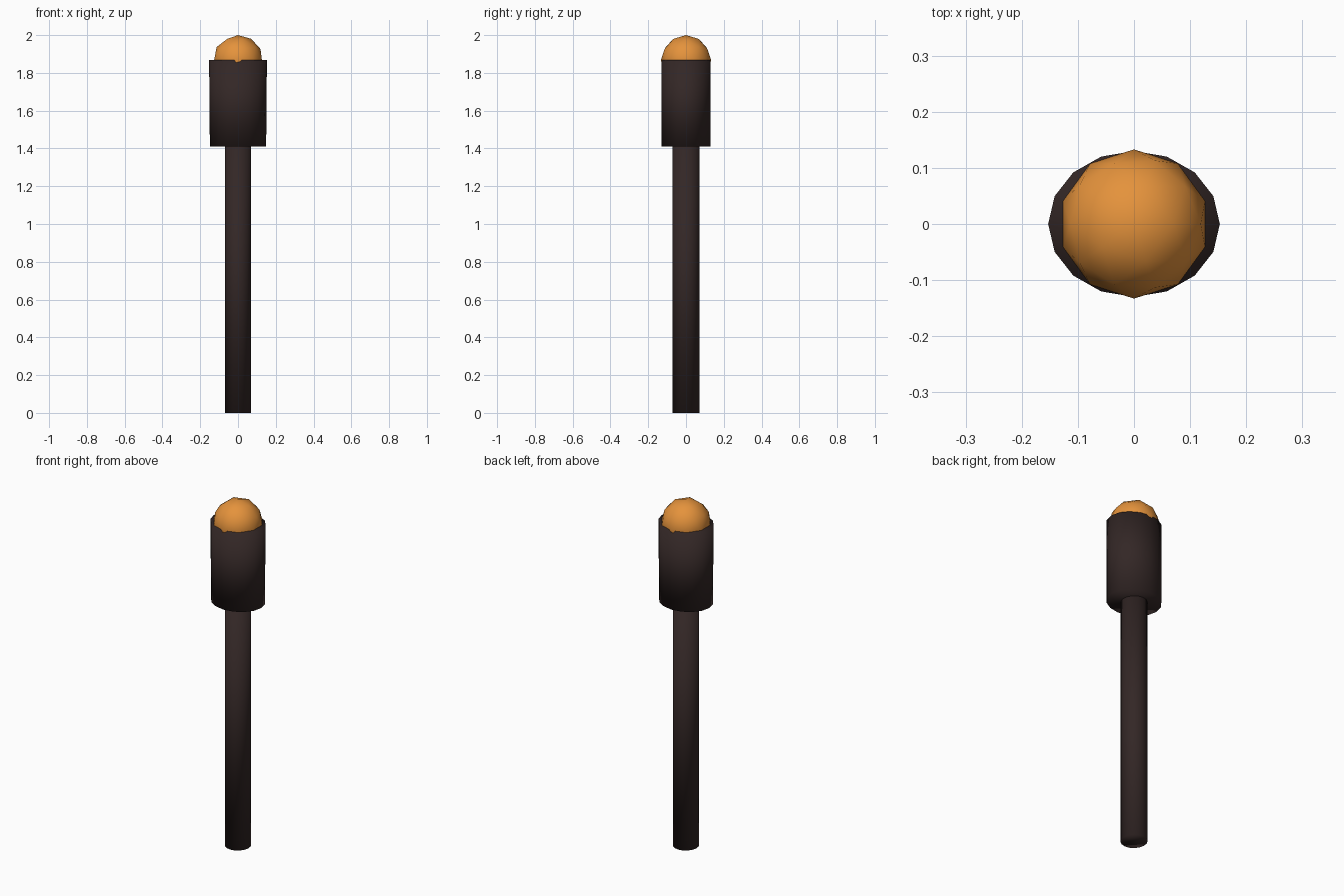
import bpy

cube = bpy.data.objects.get("Cube")
if cube:
    bpy.data.objects.remove(cube, do_unlink=True)


def make_material(name, rgb):
    mat = bpy.data.materials.new(name)
    mat.use_nodes = True
    mat.diffuse_color = (*rgb, 1)
    mat.node_tree.nodes["Principled BSDF"].inputs["Base Color"].default_value = (*rgb, 1)
    return mat


def finish(name, mat):
    """Name, colour and smooth the active object."""
    obj = bpy.context.object
    obj.name = obj.data.name = name
    obj.data.materials.append(mat)
    bpy.ops.object.transform_apply(location=False, rotation=False, scale=True)
    bpy.ops.object.shade_smooth()
    return obj


def tapered_post(name, mat, bottom, top, bottom_rx, top_rx, ry):
    """Oval post whose soft normals roll over the caps."""
    bpy.ops.mesh.primitive_cone_add(
        vertices=16, radius1=1, radius2=1, depth=top - bottom,
        location=(0, 0, (bottom + top) / 2))
    obj = finish(name, mat)
    for v in obj.data.vertices:
        v.co.x *= top_rx if v.co.z > 0 else bottom_rx
        v.co.y *= ry
    return obj


charred_wood = make_material("dark charred wood", (0.033, 0.020, 0.019))
ember_orange = make_material("ember orange", (0.78, 0.29, 0.045))

# Handle and wider oval head
tapered_post("handle", charred_wood, 0, 1.43, 0.069, 0.069, 0.071)
tapered_post("torch_head", charred_wood, 1.41, 1.868, 0.149, 0.153, 0.13)

# Glowing ball seated in the head
bpy.ops.mesh.primitive_ico_sphere_add(subdivisions=2, radius=0.133, location=(0, 0, 1.867))
finish("flame_ball", ember_orange)
